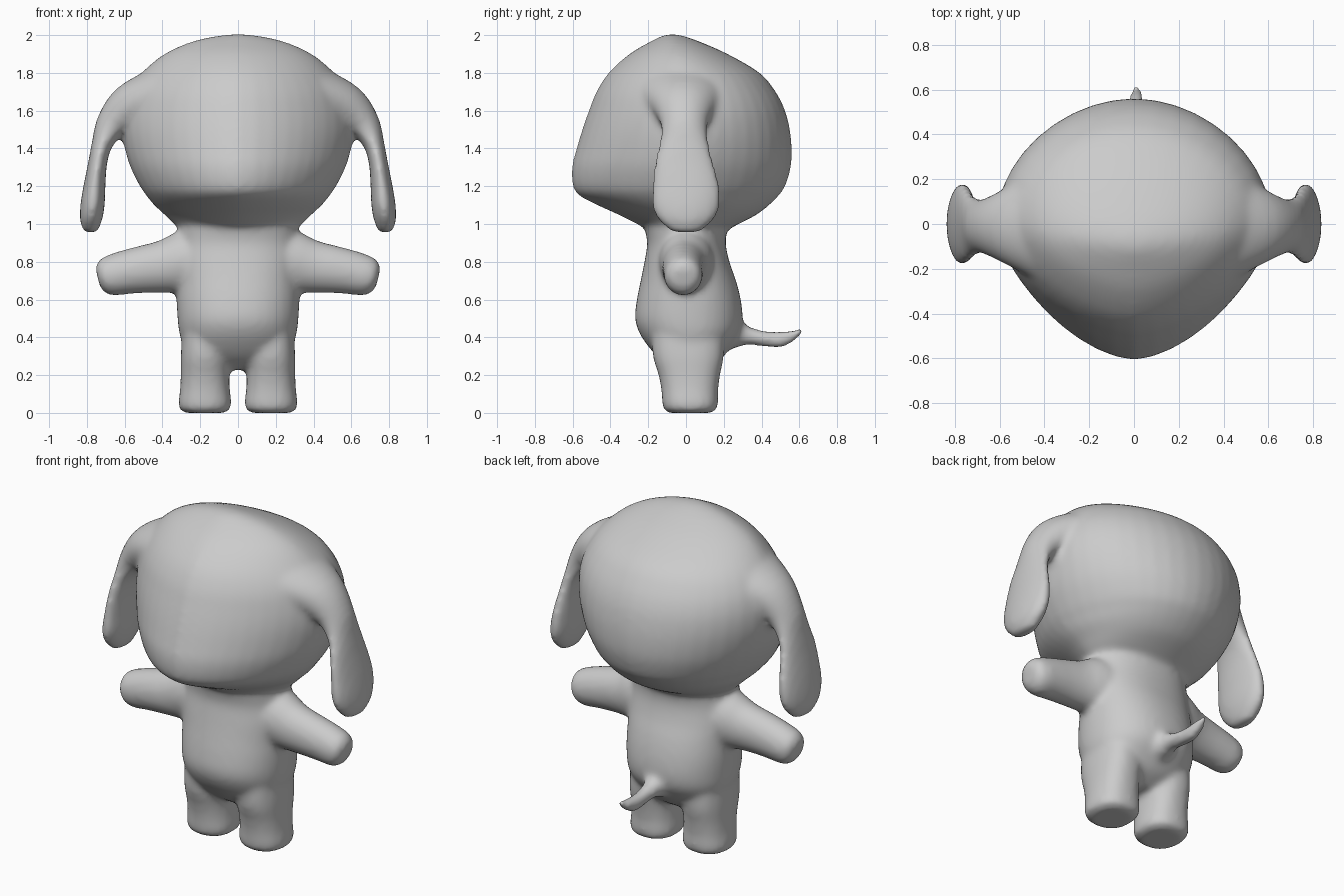
import bpy, bmesh, math
from mathutils import Vector

if "Cube" in bpy.data.objects:
    bpy.data.objects.remove(bpy.data.objects["Cube"])

bm = bmesh.new()
SEG = 40


def smooth_rows(rows, steps=4):
    """Catmull-Rom interpolation of rows of section values."""
    out = []
    for i in range(len(rows) - 1):
        a, b, c, d = (rows[max(i - 1, 0)], rows[i], rows[i + 1],
                      rows[min(i + 2, len(rows) - 1)])
        for k in range(steps):
            t = k / steps
            out.append([0.5 * (2 * q + (r - p) * t + (2 * p - 5 * q + 4 * r - s) * t * t
                               + (3 * q - p - 3 * r + s) * t ** 3)
                        for p, q, r, s in zip(a, b, c, d)])
    return out + [list(rows[-1])]


def loft(sections, p_neg=2.0, p_pos=2.0):
    """Skin rings of (centre, u, v); the exponents shape the -v and +v halves."""
    rings = []
    for centre, u, v in sections:
        ring = []
        for i in range(SEG):
            a = 2 * math.pi * i / SEG
            c, s = math.cos(a), math.sin(a)
            p = p_pos if s > 0 else p_neg
            k = (abs(c) ** p + abs(s) ** p) ** (-1 / p)
            ring.append(bm.verts.new(centre + u * c * k + v * s * k))
        rings.append(ring)
    faces = [bm.faces.new(rings[0]), bm.faces.new(rings[-1])]
    for r0, r1 in zip(rings, rings[1:]):
        for i in range(SEG):
            j = (i + 1) % SEG
            faces.append(bm.faces.new((r0[i], r0[j], r1[j], r1[i])))
    bmesh.ops.recalc_face_normals(bm, faces=faces)


def stack(rows, cx=0.0, p_neg=2.0, p_pos=2.0):
    """Upright loft from rows of (z, half width, front y, back y)."""
    loft([(Vector((cx, (f + b) / 2, z)), Vector((max(w, .005), 0, 0)),
           Vector((0, max((b - f) / 2, .005), 0)))
          for z, w, f, b in smooth_rows(rows)], p_neg, p_pos)


def limb(rows, side=1):
    """Loft in the xz plane from rows of (x, z, normal angle, thickness, y radius, y)."""
    loft([(Vector((x * side, y, z)),
           Vector((math.cos(math.radians(a)) * side, 0, math.sin(math.radians(a)))) * max(t, .005),
           Vector((0, max(w, .005), 0)))
          for x, z, a, t, w, y in smooth_rows(rows)])


# Head, with a narrower muzzle side
stack([(.97, .29, -.20, .22), (1.0, .34, -.26, .28), (1.05, .39, -.36, .375),
       (1.1, .445, -.47, .44), (1.15, .485, -.565, .49), (1.2, .52, -.60, .525),
       (1.3, .57, -.605, .555), (1.4, .60, -.58, .56), (1.5, .615, -.55, .55),
       (1.6, .61, -.515, .525), (1.7, .58, -.475, .475), (1.8, .51, -.41, .39),
       (1.9, .39, -.30, .22), (1.97, .23, -.18, .06), (2.003, .06, -.11, -.04)],
      p_neg=1.65, p_pos=1.95)

# Torso and neck
stack([(.23, .10, -.05, .10), (.28, .21, -.13, .18), (.34, .28, -.19, .23),
       (.42, .31, -.245, .285), (.5, .32, -.27, .30), (.6, .325, -.26, .29),
       (.7, .325, -.24, .265), (.8, .33, -.22, .23), (.9, .32, -.205, .21),
       (1.0, .31, -.22, .22), (1.08, .28, -.20, .22)], p_neg=2.2, p_pos=2.2)

for side in (1, -1):
    # Legs
    stack([(0, .10, -.09, .13), (.015, .13, -.115, .16), (.05, .14, -.125, .17),
           (.12, .132, -.13, .17), (.2, .128, -.145, .18), (.3, .128, -.175, .20),
           (.42, .12, -.18, .20)], cx=.175 * side, p_neg=2.4, p_pos=2.4)
    # Arms
    limb([(.15, .81, 90, .17, .16, 0), (.3, .80, 88, .165, .14, 0),
          (.4, .775, 84, .14, .118, -.01), (.5, .76, 80, .127, .11, -.015),
          (.6, .743, 76, .117, .105, -.015), (.68, .725, 76, .107, .10, -.015),
          (.72, .717, 76, .088, .085, -.015), (.742, .713, 76, .05, .05, -.015)], side)
    # Floppy ears
    limb([(.36, 1.66, 65, .19, .28, -.01), (.54, 1.615, 45, .145, .18, -.01),
          (.655, 1.53, 20, .095, .125, -.01), (.715, 1.43, 8, .058, .13, -.01),
          (.742, 1.33, 4, .05, .155, -.01), (.76, 1.2, 3, .058, .178, 0),
          (.77, 1.1, 2, .064, .18, 0), (.778, 1.02, 0, .058, .145, 0),
          (.78, .955, 0, .035, .07, 0)], side)

# Tail: rows of (y, z, height radius, width radius)
loft([(Vector((.01, y, z)), Vector((w, 0, 0)), Vector((0, 0, h)))
      for y, z, h, w in smooth_rows([
          (.18, .44, .12, .12), (.27, .43, .085, .075), (.33, .41, .05, .05),
          (.42, .392, .042, .042), (.5, .387, .043, .04), (.56, .405, .033, .032),
          (.615, .432, .018, .02)])])

mesh = bpy.data.meshes.new("plush_dog")
bm.to_mesh(mesh)
bm.free()
dog = bpy.data.objects.new("plush_dog", mesh)
bpy.context.collection.objects.link(dog)

# Fuse all parts into one soft skin
fuse = dog.modifiers.new("fuse", 'REMESH')
fuse.mode = 'VOXEL'
fuse.voxel_size = 0.017
fuse.use_smooth_shade = True
soften = dog.modifiers.new("soften", 'SMOOTH')
soften.factor = 0.5
soften.iterations = 10

grey = bpy.data.materials.new("light_grey")
grey.diffuse_color = (.6, .6, .6, 1)
grey.use_nodes = True
grey.node_tree.nodes["Principled BSDF"].inputs["Base Color"].default_value = grey.diffuse_color
mesh.materials.append(grey)
